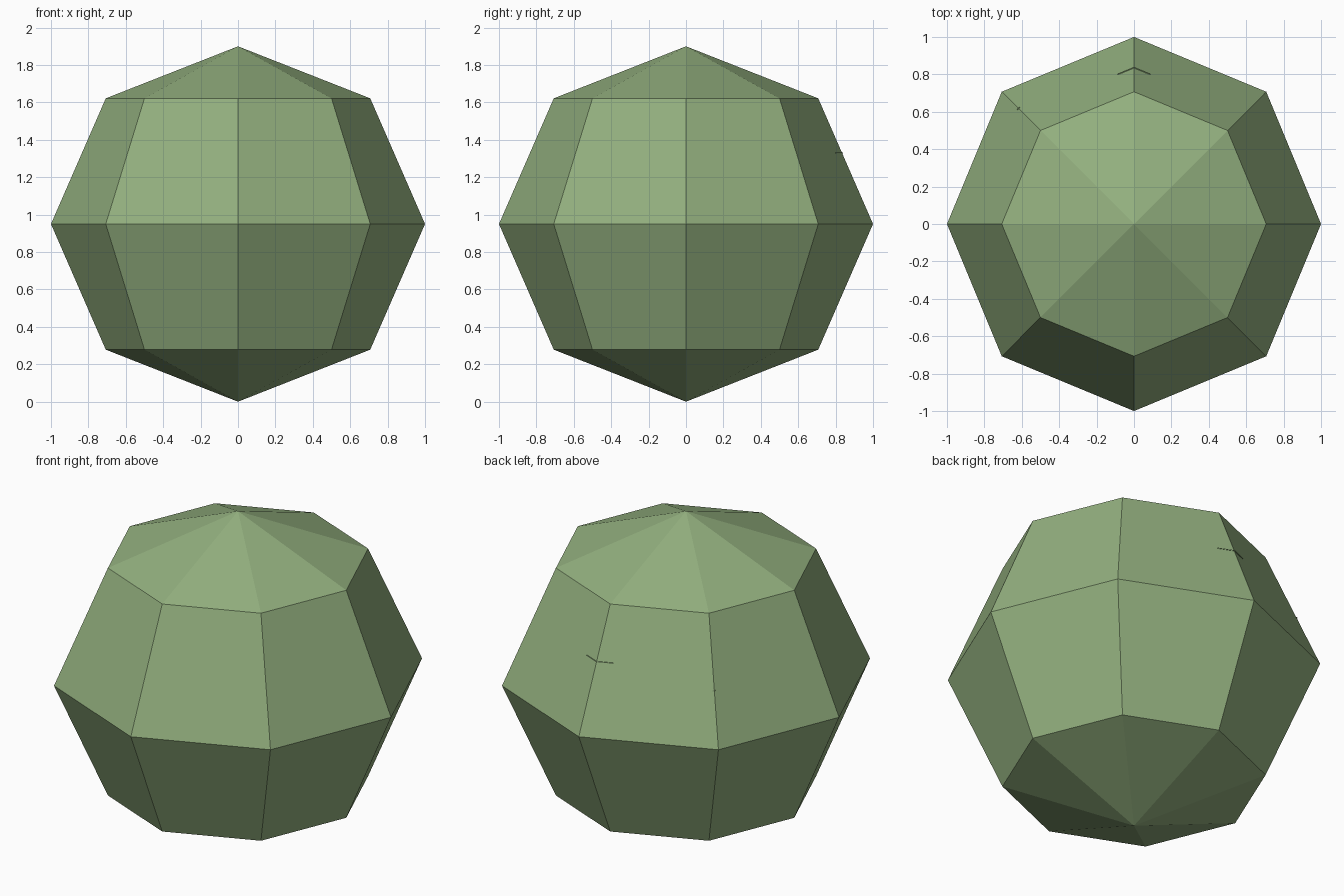
import bpy
import math

cube = bpy.data.objects.get("Cube")
if cube:
    bpy.data.objects.remove(cube, do_unlink=True)

green = bpy.data.materials.new("leaf_green")
green.use_nodes = True
COLOUR = (0.29, 0.43, 0.21, 1)
green.diffuse_color = COLOUR
bsdf = next(n for n in green.node_tree.nodes if n.type == "BSDF_PRINCIPLED")
bsdf.inputs["Base Color"].default_value = COLOUR

CENTRE_Z = 0.95


def finish(name, scale):
    """Name, scale and colour the active object, with flat faces."""
    obj = bpy.context.object
    obj.name = name
    obj.scale = scale
    bpy.ops.object.transform_apply(location=False, rotation=False, scale=True)
    obj.data.materials.append(green)
    bpy.ops.object.shade_flat()
    return obj


# Faceted, slightly squashed ball
bpy.ops.mesh.primitive_uv_sphere_add(segments=8, ring_count=4, radius=1,
                                     location=(0, 0, CENTRE_Z))
finish("foliage_ball", (1, 1, CENTRE_Z))


def ridge_nick(name, angle, z, half_width):
    """Thin diamond sliver lying across an upper ridge of the ball."""
    slope = (1 - math.sqrt(0.5)) / (CENTRE_Z * math.sqrt(0.5))
    depth = half_width * math.tan(math.pi / 8)
    reach = 1.004 - slope * (z - CENTRE_Z) - depth
    bpy.ops.mesh.primitive_cylinder_add(
        vertices=4, radius=1, depth=1,
        location=(reach * math.cos(angle), reach * math.sin(angle), z))
    nick = finish(name, (depth, half_width, 0.004))
    nick.rotation_euler.z = angle


# Tiny slivers on the back and back right ridges
ridge_nick("back_nick", math.radians(90), 1.33, 0.09)
ridge_nick("back_right_nick", math.radians(135), 1.24, 0.01)
